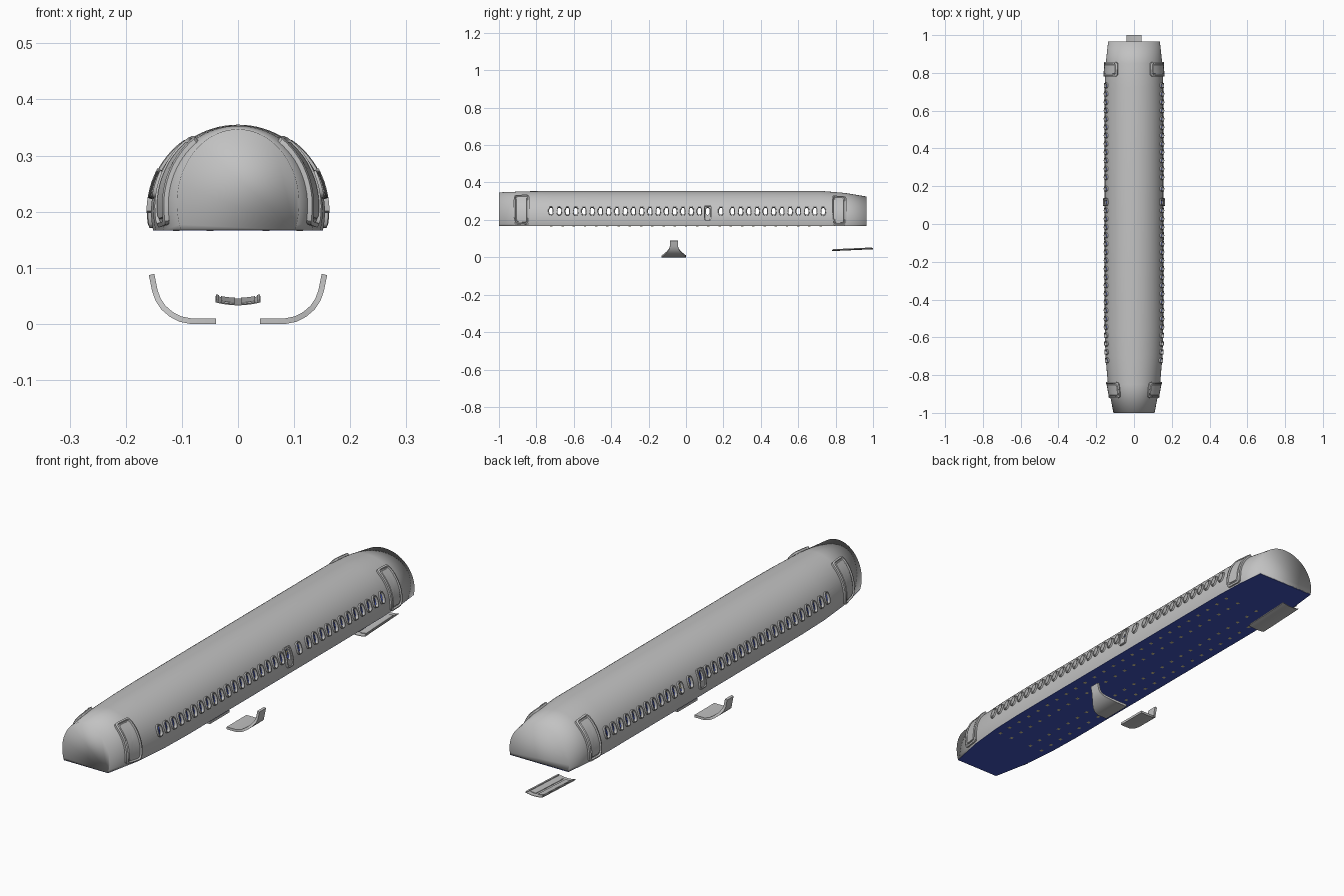
import bpy, bmesh, math

if "Cube" in bpy.data.objects:
    bpy.data.objects.remove(bpy.data.objects["Cube"])

def material(name, rgb):
    m = bpy.data.materials.new(name)
    m.diffuse_color = (*rgb, 1)
    m.use_nodes = True
    m.node_tree.nodes["Principled BSDF"].inputs["Base Color"].default_value = m.diffuse_color
    return m

GREY = material("body grey", (0.54, 0.54, 0.54))
BLUE = material("cabin blue", (0.052, 0.088, 0.50))
TAN = material("seat foot tan", (0.72, 0.64, 0.36))

FLOOR_Z = 0.167
# hull stations: y, half width, centre z, half height
STATIONS = [(-1, .109, .215, .132), (-.85, .138, .208, .145), (-.7, .151, .202, .152),
            (-.55, .155, .2, .155), (.72, .155, .2, .155), (.85, .15, .198, .146),
            (.965, .137, .195, .13)]

def section(y):
    for a, b in zip(STATIONS, STATIONS[1:]):
        if y <= b[0]:
            break
    t = (y - a[0]) / (b[0] - a[0])
    return [p + (q - p) * t for p, q in zip(a[1:], b[1:])]

def on_hull(y, ang, off=0.0, side=1):
    w, c, h = section(y)
    return (side * (w + off) * math.cos(ang), y, c + (h + off) * math.sin(ang))

def rounded(cu, cv, hu, hv, p, n=32):
    """Loop of a rounded rectangle (superellipse) in two parameters."""
    out = []
    for i in range(n):
        t = 2 * math.pi * i / n
        c, s = math.cos(t), math.sin(t)
        r = (abs(c) ** p + abs(s) ** p) ** (-1 / p)
        out.append((cu + hu * r * c, cv + hv * r * s))
    return out

def loft(bm, loops, caps=(False, False), ring=False):
    vs = [[bm.verts.new(p) for p in l] for l in loops]
    n = len(vs[0])
    pairs = list(zip(vs, vs[1:])) + ([(vs[-1], vs[0])] if ring else [])
    for a, b in pairs:
        for i in range(n):
            j = (i + 1) % n
            bm.faces.new((a[i], a[j], b[j], b[i]))
    if caps[0]:
        bm.faces.new(vs[0])
    if caps[1]:
        bm.faces.new(vs[-1])

def box(bm, x0, x1, y0, y1, z0, z1):
    pts = [(x0, y0), (x1, y0), (x1, y1), (x0, y1)]
    loft(bm, [[(u, v, z) for u, v in pts] for z in (z0, z1)], (True, True))

def finish(bm, name, mat, smooth=True):
    bmesh.ops.recalc_face_normals(bm, faces=bm.faces[:])
    me = bpy.data.meshes.new(name)
    bm.to_mesh(me)
    bm.free()
    me.materials.append(mat)
    ob = bpy.data.objects.new(name, me)
    bpy.context.collection.objects.link(ob)
    if smooth:
        smooth_by_angle(ob)
    return ob

def smooth_by_angle(ob):
    bpy.ops.object.select_all(action='DESELECT')
    bpy.context.view_layer.objects.active = ob
    ob.select_set(True)
    bpy.ops.object.shade_smooth_by_angle(angle=math.radians(35))

# window row: an overwing exit sits in slot 19
PITCH, START, EXIT = 0.0441, -0.722, 19
slots = list(range(0, 20)) + [20.6] + list(range(22, 34))
window_y = [START + PITCH * s for s in slots]
EXIT_Y = START + PITCH * EXIT
WIN_Z, WIN_HY, WIN_HZ = 0.247, 0.0105, 0.020

# hull shell with end caps, open underneath
bm = bmesh.new()
N = 48
rows = []
for y, w, c, h in STATIONS:
    a0 = math.asin((FLOOR_Z - c) / h)
    rows.append([bm.verts.new(on_hull(y, a0 + (math.pi - 2 * a0) * i / N)) for i in range(N + 1)])
for a, b in zip(rows, rows[1:]):
    for i in range(N):
        bm.faces.new((a[i], a[i + 1], b[i + 1], b[i]))
bm.faces.new(rows[0])
bm.faces.new(rows[-1])
hull = finish(bm, "fuselage_shell", GREY, smooth=False)

# window cutter, one prism through both sides per window
bm = bmesh.new()
for y in window_y:
    loop = rounded(y, WIN_Z, WIN_HY, WIN_HZ, 2.8, 24)
    loft(bm, [[(x, u, v) for u, v in loop] for x in (-.3, .3)], (True, True))
cutter = finish(bm, "window_cutter", GREY, smooth=False)
cutter.hide_render = True

bpy.context.view_layer.objects.active = hull
sol = hull.modifiers.new("shell", 'SOLIDIFY')
sol.thickness, sol.offset = 0.003, -1
cut = hull.modifiers.new("windows", 'BOOLEAN')
cut.operation, cut.solver, cut.object = 'DIFFERENCE', 'EXACT', cutter
for m in ("shell", "windows"):
    bpy.ops.object.modifier_apply(modifier=m)
bpy.data.objects.remove(cutter)
smooth_by_angle(hull)
# end caps blend softly into the hull
for e in hull.data.edges:
    ys = [hull.data.vertices[v].co.y for v in e.vertices]
    if min(ys) > .9645 or max(ys) < -.9995:
        e.use_edge_sharp = False

def hull_loop(cy, ca, hy, ha, p, off, side, n=32):
    return [on_hull(u, v, off, side) for u, v in rounded(cy, ca, hy, ha, p, n)]

WIN_A = math.asin((WIN_Z - .2) / .155)
WIN_HA = WIN_HZ / (.155 * math.cos(WIN_A))

for side, label in ((1, "right"), (-1, "left")):
    # window frames
    bm = bmesh.new()
    for y in window_y:
        if abs(y - EXIT_Y) < .01:
            continue
        spec = [(.0045, -.002), (.0035, .007), (.0, .007), (-.001, -.005)]
        loft(bm, [hull_loop(y, WIN_A, WIN_HY + m, WIN_HA + m / .155, 2.8, d, side, 24)
                  for m, d in spec], ring=True)
    finish(bm, label + "_window_frames", GREY)

    # overwing exit hatch with its own window
    bm = bmesh.new()
    ca, ha, hy = .24, .255, .0205
    loft(bm, [hull_loop(EXIT_Y, ca, hy, ha, 8, -.002, side),
              hull_loop(EXIT_Y, ca, hy, ha, 8, .008, side),
              hull_loop(EXIT_Y, ca, hy - .004, ha - .026, 8, .008, side),
              hull_loop(EXIT_Y, ca, hy - .005, ha - .032, 8, .004, side),
              hull_loop(EXIT_Y, WIN_A, WIN_HY, WIN_HA, 2.8, .004, side),
              hull_loop(EXIT_Y, WIN_A, WIN_HY - .001, WIN_HA - .006, 2.8, -.005, side)], ring=True)
    finish(bm, label + "_overwing_exit", GREY)

    # cabin doors: raised frame and curved panel
    for cy, hy, a0, a1, end in ((-.879, .042, -.24, .98, "front"), (.819, .039, -.18, .98, "rear")):
        bm = bmesh.new()
        ca, ha = (a0 + a1) / 2, (a1 - a0) / 2
        spec = [(0, -.003), (0, .008), (.007, .010), (.009, .004), (.013, .004), (.015, .007)]
        loops = [hull_loop(cy, ca, hy - m, ha - m / .145, 9, d, side, 56) for m, d in spec]
        for k in (.75, .5, .25, .05):
            loops.append(hull_loop(cy, ca, (hy - .015) * k, (ha - .1) * k, 9, .007, side, 56))
        loft(bm, loops, (False, True))
        finish(bm, f"{label}_{end}_door", GREY)

    # curved wing root strip below the cabin: x, z, y start, y end
    path = [(.039, .0, -.13, .0), (.085, .0, -.13, .0), (.105, .004, -.125, -.004),
            (.122, .013, -.115, -.014), (.137, .026, -.102, -.027), (.147, .041, -.091, -.038),
            (.153, .058, -.086, -.043), (.159, .087, -.086, -.043)]
    bm = bmesh.new()
    loops = []
    for i, (x, z, y0, y1) in enumerate(path):
        p, q = path[max(i - 1, 0)], path[min(i + 1, len(path) - 1)]
        dx, dz = q[0] - p[0], q[1] - p[1]
        l = math.hypot(dx, dz)
        ix, iz = x - dz / l * .010, z + dx / l * .010
        loops.append([(side * x, y0, z), (side * x, y1, z), (side * ix, y1, iz), (side * ix, y0, iz)])
    loft(bm, loops, (True, True))
    finish(bm, label + "_wing_root_strip", GREY)

    # seats: backs stand between the windows, cushions sit below them
    bm = bmesh.new()
    for s in range(33):
        y = START + PITCH * (s + .5)
        if 19 <= s <= 21:
            continue
        for x in (.026, .062, .098):
            xs = sorted((side * x, side * (x + .032)))
            box(bm, *xs, y - .005, y + .005, .19, .258)
            box(bm, *xs, y - .028, y - .005, .19, .205)
    finish(bm, label + "_seats", BLUE, smooth=False)

# floor
bm = bmesh.new()
edge = []
for y, w, c, h in STATIONS:
    edge.append((w * math.sqrt(1 - ((FLOOR_Z - c) / h) ** 2), y))
outline = edge + [(-x, y) for x, y in reversed(edge)]
loft(bm, [[(x, y, z) for x, y in outline] for z in (FLOOR_Z - .001, FLOOR_Z + .002)], (True, True))
finish(bm, "cabin_floor", BLUE, smooth=False)

# seat feet showing through the floor
bm = bmesh.new()
for i in range(25):
    y = -.72 + i * .06
    for x in (-.11, -.05, .05, .11):
        box(bm, x - .006, x + .006, y - .0065, y + .0065, FLOOR_Z - .0014, .19)
finish(bm, "seat_feet", TAN, smooth=False)

# sloping gear tray under the rear end
def tray_loops(xs, y0, y1, lift, thick):
    def z(x, y):
        return .033 + .010 * (y - .78) / .22 + 3.2 * x * x + lift
    return [[(x, y0, z(x, y0)), (x, y1, z(x, y1)),
             (x, y1, z(x, y1) + thick), (x, y0, z(x, y0) + thick)] for x in xs]

bm = bmesh.new()
loft(bm, tray_loops([-.04 + .01 * i for i in range(9)], .78, 1.0, 0, .002), (True, True))
for s in (1, -1):
    loft(bm, tray_loops([s * x for x in (.034, .0395)], .785, .995, .0015, .0035), (True, True))
    loft(bm, tray_loops([s * x for x in (.005, .013, .021, .03)], .8, .98, .0015, .003), (True, True))
finish(bm, "gear_tray", GREY)
